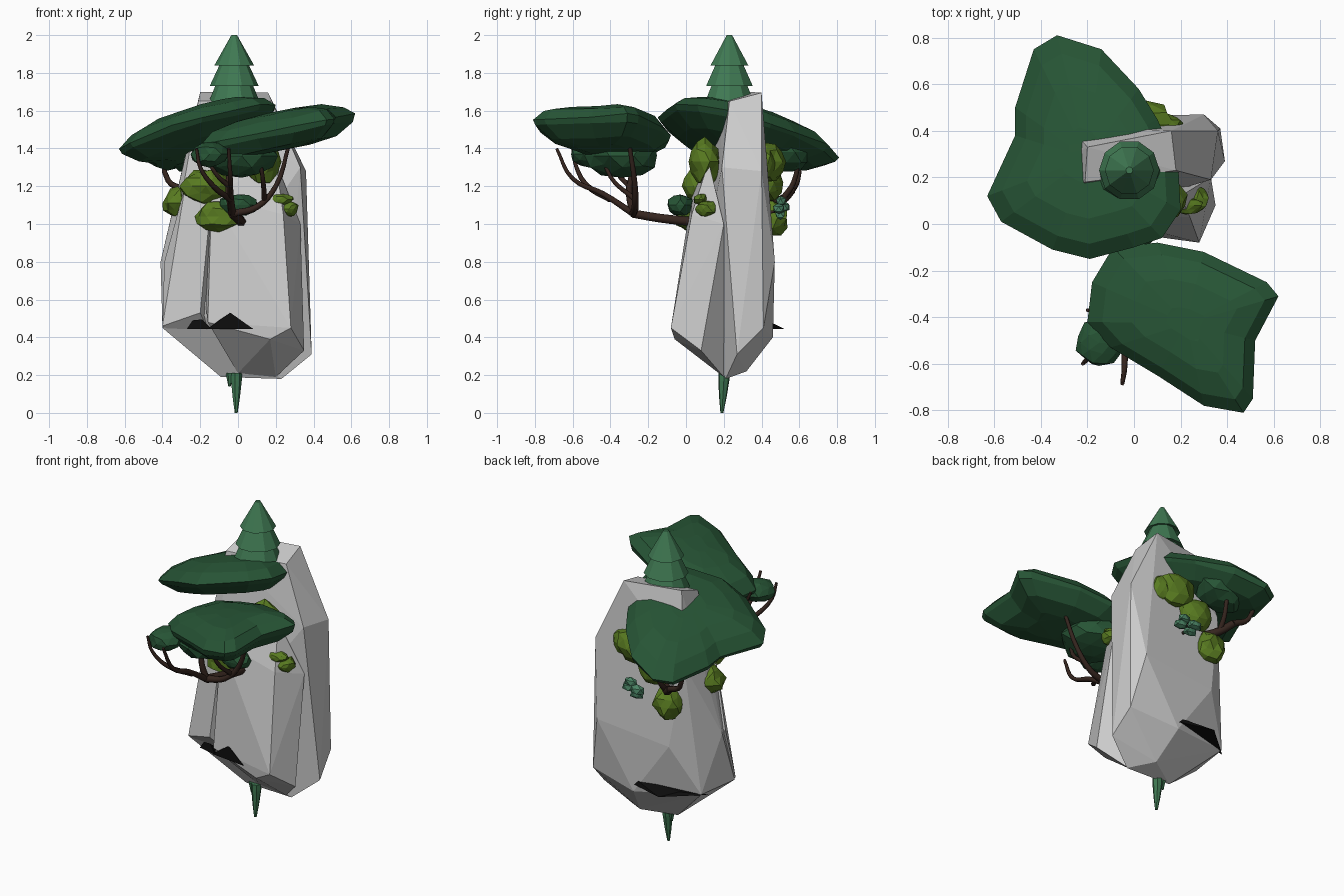
import bpy, bmesh, math, random
from mathutils import Vector

if "Cube" in bpy.data.objects:
    bpy.data.objects.remove(bpy.data.objects["Cube"])

random.seed(4)


def material(name, rgb):
    m = bpy.data.materials.new(name)
    m.diffuse_color = (*rgb, 1)
    m.use_nodes = True
    m.node_tree.nodes["Principled BSDF"].inputs["Base Color"].default_value = m.diffuse_color
    return m


PINE = material("pine_green", (0.05, 0.19, 0.085))
LEAF = material("dark_leaf", (0.02, 0.09, 0.036))
MOSS = material("moss_green", (0.1, 0.2, 0.015))
TEAL = material("teal_leaf", (0.07, 0.23, 0.13))
BARK = material("bark", (0.035, 0.018, 0.013))
BLACK = material("black", (0.004, 0.004, 0.004))


def finish(name, bm, mat=None):
    bmesh.ops.recalc_face_normals(bm, faces=bm.faces[:])
    me = bpy.data.meshes.new(name)
    bm.to_mesh(me)
    bm.free()
    ob = bpy.data.objects.new(name, me)
    bpy.context.collection.objects.link(ob)
    if mat:
        me.materials.append(mat)
    return ob


def hull(name, pts, mat=None):
    bm = bmesh.new()
    for p in pts:
        bm.verts.new(p)
    bmesh.ops.convex_hull(bm, input=bm.verts[:])
    loose = [v for v in bm.verts if not v.link_faces]
    bmesh.ops.delete(bm, geom=loose, context='VERTS')
    return finish(name, bm, mat)


def loft(name, rings, mat):
    """Skin closed rings of equal length and cap both ends."""
    bm = bmesh.new()
    vs = [[bm.verts.new(p) for p in r] for r in rings]
    n = len(vs[0])
    for a, b in zip(vs, vs[1:]):
        for i in range(n):
            j = (i + 1) % n
            bm.faces.new((a[i], a[j], b[j], b[i]))
    caps = [bm.faces.new(vs[0]), bm.faces.new(vs[-1])]
    bmesh.ops.triangulate(bm, faces=caps)
    return finish(name, bm, mat)


def pad(name, outline, plane, layers):
    """Tilted foliage pad: layers are (scale, height offset)."""
    cx = sum(p[0] for p in outline) / len(outline)
    cy = sum(p[1] for p in outline) / len(outline)
    z0, sx, sy = plane
    rings = []
    for s, dz in layers:
        ring = []
        for x, y in outline:
            x, y = cx + (x - cx) * s, cy + (y - cy) * s
            ring.append((x, y, z0 + sx * x + sy * y + dz + random.uniform(-.008, .008) * min(1, s * s)))
        rings.append(ring)
    return loft(name, rings, LEAF)


def blob(name, c, r, mat, sub=2, rough=0.12):
    bm = bmesh.new()
    bmesh.ops.create_icosphere(bm, subdivisions=sub, radius=1)
    for v in bm.verts:
        k = 1 + random.uniform(-rough, rough)
        v.co = Vector([c[i] + v.co[i] * r[i] * k for i in range(3)])
    return finish(name, bm, mat)


def branch(name, pts, r0, r1, mat=BARK):
    cu = bpy.data.curves.new(name, 'CURVE')
    cu.dimensions = '3D'
    cu.bevel_depth = 1
    cu.bevel_resolution = 1
    cu.resolution_u = 4
    cu.use_fill_caps = True
    sp = cu.splines.new('BEZIER')
    sp.bezier_points.add(len(pts) - 1)
    for i, (bp, p) in enumerate(zip(sp.bezier_points, pts)):
        bp.co = p
        bp.radius = r0 + (r1 - r0) * i / (len(pts) - 1)
        bp.handle_left_type = bp.handle_right_type = 'AUTO'
    ob = bpy.data.objects.new(name, cu)
    bpy.context.collection.objects.link(ob)
    cu.materials.append(mat)
    bpy.ops.object.select_all(action='DESELECT')
    ob.select_set(True)
    bpy.context.view_layer.objects.active = ob
    bpy.ops.object.convert(target='MESH')


# Floating rock: tall slab plus front and left buttresses
hull("rock_slab", [
    (-.20, .33, 1.70), (-.21, .18, 1.65), (.16, .40, 1.695), (.18, .23, 1.65),
    (.36, .40, 1.28), (.33, .19, 1.3), (-.28, .42, 1.28), (-.28, .14, 1.25),
    (-.41, .22, .8), (-.40, .08, .45), (-.36, .36, .45), (.30, .47, .8),
    (.37, .41, .45), (.39, .27, .31), (.05, .46, .40), (-.2, .03, .53),
    (-.09, .21, .19), (.23, .21, .18), (.10, .32, .22), (-.2, .46, .75)])
hull("rock_front", [
    (-.16, -.02, .48), (.17, -.06, .39), (.28, -.08, .45), (.35, .08, .33),
    (-.14, .03, 1.15), (.24, .03, 1.05), (.2, .12, 1.33), (-.12, .12, 1.33),
    (.0, .2, .21), (.2, .2, .19), (.33, .2, 1.0), (-.2, .25, .8)])
hull("rock_left", [
    (-.40, .07, .46), (-.2, -.0, .53), (-.14, .04, 1.15), (-.28, .10, 1.2),
    (-.39, .16, .8), (-.12, .25, 1.25), (-.1, .2, .3), (-.35, .3, .5)])

# Black crevices near the base
hull("front_crevice_large", [(-.16, -.03, .445), (.08, -.06, .445), (-.10, -.03, .49),
                             (-.04, -.04, .53), (.0, .05, .445)], BLACK)
hull("front_crevice_small", [(-.27, .0, .445), (-.14, -.03, .445), (-.24, .0, .49),
                             (-.19, -.01, .495), (-.2, .06, .445)], BLACK)
hull("back_crevice", [(.12, .44, .445), (-.17, .52, .445), (-.39, .33, .445), (-.25, .43, .465),
                      (0, .45, .475), (.08, .44, .485)], BLACK)


# Conifer on top: stacked cone tiers
def ring(cx, cy, z, r, n=10):
    return [(cx + r * math.cos(2 * math.pi * i / n), cy + r * math.sin(2 * math.pi * i / n), z)
            for i in range(n)]


for i, (zb, zt, rb, rt) in enumerate([(1.64, 1.78, .138, .08), (1.73, 1.88, .13, .06), (1.84, 2.0, .105, .015)]):
    loft(f"conifer_tier_{i}", [ring(-.02, .23, zb + .02, rb * .5), ring(-.02, .23, zb, rb),
                               ring(-.02, .23, zt, rt)], PINE)

# Hanging root under the rock
loft("hanging_root", [ring(-.01, .19, 0, .008, 7), ring(-.01, .195, .08, .02, 7),
                      ring(-.01, .20, .17, .03, 7), ring(-.01, .20, .21, .03, 7)], PINE)
loft("small_root", [ring(-.045, .205, .14, .006, 6), ring(-.04, .205, .21, .025, 6)], PINE)

# Large foliage pads
pad("back_pad", [(-.33, .81), (-.14, .75), (.02, .58), (.10, .45), (.19, .25), (.20, .06), (.12, -.06),
                 (0, -.10), (-.19, -.15), (-.35, -.11), (-.57, .01), (-.63, .12), (-.51, .38),
                 (-.51, .5), (-.43, .75)], (1.59, .27, -.18),
    [(.4, -.11), (.75, -.09), (.96, -.03), (1, .0), (.85, .06), (.6, .10), (.25, .12)])
pad("front_pad", [(-.09, -.10), (.1, -.08), (.3, -.12), (.57, -.25), (.62, -.31), (.52, -.5), (.51, -.75),
                  (.47, -.81), (.3, -.78), (.1, -.65), (-.1, -.53), (-.2, -.42), (-.18, -.25)],
    (1.455, .20, .0), [(.4, -.11), (.75, -.09), (.97, -.03), (1, .0), (.85, .055), (.55, .09), (.2, .10)])

# Smaller dark foliage clumps
for i, (c, r) in enumerate([
        ((-.15, -.51, 1.37), (.10, .10, .07)), ((.02, -.34, 1.36), (.19, .2, .11)),
        ((0, -.03, 1.10), (.10, .07, .06)), ((-.22, .53, 1.38), (.16, .14, .11))]):
    blob(f"leaf_clump_{i}", c, r, LEAF, 2, .1)

# Moss clumps on the rock faces
for i, (c, r) in enumerate([
        ((-.10, .01, 1.04), (.125, .07, .08)), ((-.17, .07, 1.2), (.13, .09, .09)),
        ((.12, .10, 1.33), (.11, .08, .12)), ((-.32, .2, 1.11), (.08, .09, .08)),
        ((-.19, .46, 1.03), (.09, .08, .10)), ((-.1, .44, 1.22), (.12, .08, .10)),
        ((.05, .43, 1.33), (.12, .09, .11)), ((.15, .42, 1.32), (.07, .05, .08)),
        ((.27, .11, 1.08), (.05, .06, .04)), ((.22, .08, 1.13), (.07, .04, .03))]):
    blob(f"moss_{i}", c, r, MOSS, 2, .14)

# Little teal plant on the back
for i, c in enumerate([(-.02, .52, 1.09), (.04, .50, 1.12), (.0, .50, 1.05), (.06, .49, 1.08)]):
    blob(f"teal_leaf_{i}", c, (.045, .03, .03), TEAL, 1, .2)
branch("teal_stem", [(0, .42, 1.06), (.01, .48, 1.07), (.03, .51, 1.09)], .01, .006)

# Front tree limbs
fork = (-.03, -.28, 1.055)
branch("front_trunk", [(.02, .06, 1.01), (0, -.13, 1.03), fork], .028, .025)
branch("front_limb_long", [fork, (-.04, -.44, 1.16), (-.04, -.60, 1.24), (-.05, -.685, 1.40)], .02, .009)
branch("front_limb_left", [(-.04, -.40, 1.13), (-.13, -.52, 1.2), (-.2, -.58, 1.3), (-.22, -.60, 1.40)], .017, .008)
branch("front_limb_right", [fork, (.10, -.27, 1.09), (.20, -.27, 1.2), (.27, -.30, 1.42)], .022, .011)
branch("front_limb_fork", [(.14, -.27, 1.13), (.13, -.4, 1.25), (.1, -.45, 1.42)], .015, .008)
branch("front_limb_up", [fork, (-.05, -.30, 1.2), (-.03, -.22, 1.4)], .022, .012)
branch("front_twig", [(-.05, -.30, 1.2), (-.12, -.36, 1.27), (-.2, -.37, 1.42)], .014, .008)

# Back tree limbs
branch("back_trunk", [(-.15, .40, 1.11), (-.22, .51, 1.13), (-.28, .56, 1.18)], .026, .022)
branch("back_limb_out", [(-.28, .56, 1.18), (-.37, .59, 1.23), (-.39, .61, 1.43)], .02, .01)
branch("back_limb_up", [(-.22, .51, 1.13), (-.21, .57, 1.22), (-.2, .60, 1.4)], .018, .011)
